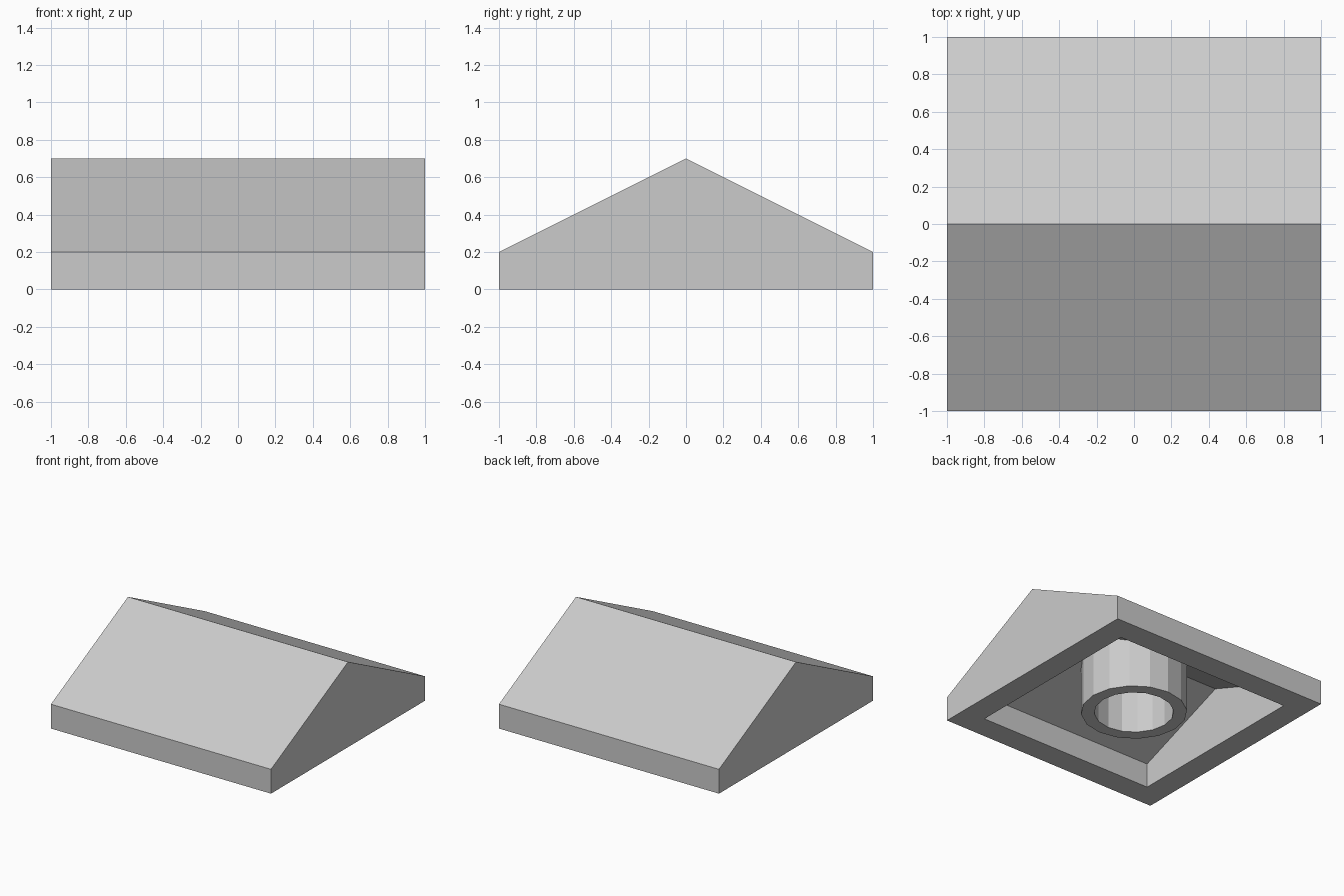
import bpy, bmesh, math

cube = bpy.data.objects.get("Cube")
if cube:
    bpy.data.objects.remove(cube, do_unlink=True)

grey = bpy.data.materials.new("light_grey")
grey.use_nodes = True
grey.diffuse_color = (0.6, 0.6, 0.6, 1)
grey.node_tree.nodes["Principled BSDF"].inputs["Base Color"].default_value = (0.6, 0.6, 0.6, 1)

EAVE, RIDGE, INNER_RIDGE = 0.2, 0.7, 0.5
OUTER, INNER = 1.0, 0.8


def ceiling(y):
    return INNER_RIDGE - (INNER_RIDGE - EAVE) * abs(y) / INNER


def finish(name, bm):
    mesh = bpy.data.meshes.new(name)
    bm.to_mesh(mesh)
    bm.free()
    mesh.materials.append(grey)
    obj = bpy.data.objects.new(name, mesh)
    bpy.context.collection.objects.link(obj)
    return obj


def gable_shell(bm, half, ridge, inside=False):
    """Gabled prism without a floor; returns its four bottom corners in order."""
    profile = [(-half, 0), (-half, EAVE), (0, ridge), (half, EAVE), (half, 0)]
    a, b = [[bm.verts.new((x, y, z)) for y, z in profile] for x in (-half, half)]
    faces = [bm.faces.new(a[::-1]), bm.faces.new(b)]
    faces += [bm.faces.new((a[i], a[i + 1], b[i + 1], b[i])) for i in range(4)]
    bmesh.ops.recalc_face_normals(bm, faces=faces)
    # Point the normals away from the solid material
    outward = sum(f.normal.dot(f.calc_center_median()) for f in faces if abs(f.normal.x) > 0.5) > 0
    if outward == inside:
        bmesh.ops.reverse_faces(bm, faces=faces)
    return [a[0], b[0], b[4], a[4]]


# Hollow roof block: outer skin, inner cavity and flat bottom rim
bm = bmesh.new()
outer = gable_shell(bm, OUTER, RIDGE)
inner = gable_shell(bm, INNER, INNER_RIDGE, inside=True)
for i in range(4):
    j = (i + 1) % 4
    bm.faces.new((outer[i], inner[i], inner[j], outer[j]))
finish("roof_block", bm)

# Round socket tube under the roof, its top trimmed to the sloping ceiling
SIDES = 16
bm = bmesh.new()
rings = []
for radius, top in ((0.4, False), (0.4, True), (0.3, True), (0.3, False)):
    ring = []
    for k in range(SIDES):
        t = math.tau * k / SIDES
        x, y = radius * math.cos(t), radius * math.sin(t)
        ring.append(bm.verts.new((x, y, ceiling(y) if top else 0)))
    rings.append(ring)
for n in range(4):
    low, high = rings[n], rings[(n + 1) % 4]
    for k in range(SIDES):
        m = (k + 1) % SIDES
        bm.faces.new((low[k], low[m], high[m], high[k]))
bmesh.ops.recalc_face_normals(bm, faces=bm.faces[:])
finish("socket_tube", bm)
